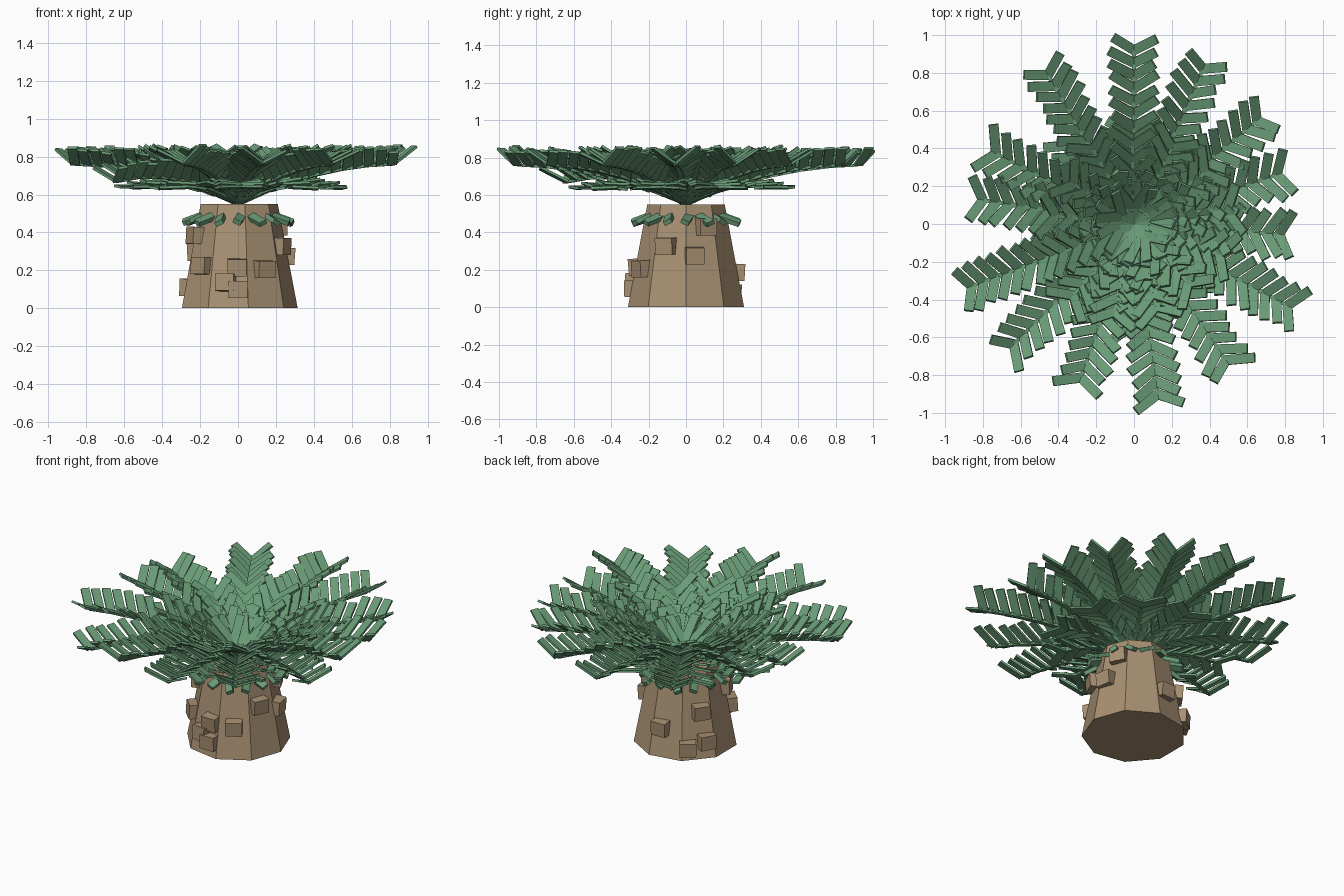
import bpy, bmesh, math, random
from mathutils import Vector, Matrix

if "Cube" in bpy.data.objects:
    bpy.data.objects.remove(bpy.data.objects["Cube"], do_unlink=True)

random.seed(4)
UP = Vector((0, 0, 1))
TRUNK_H, BASE_R, TOP_R = 0.55, 0.315, 0.21


def material(name, rgb):
    m = bpy.data.materials.new(name)
    m.use_nodes = True
    m.diffuse_color = (*rgb, 1)
    m.node_tree.nodes["Principled BSDF"].inputs["Base Color"].default_value = (*rgb, 1)
    return m


LEAF = material("leaf green", (0.14, 0.325, 0.18))
BARK = material("bark brown", (0.39, 0.278, 0.168))


def finish(bm, name, mat):
    bmesh.ops.recalc_face_normals(bm, faces=bm.faces)
    me = bpy.data.meshes.new(name)
    bm.to_mesh(me)
    bm.free()
    me.materials.append(mat)
    ob = bpy.data.objects.new(name, me)
    bpy.context.collection.objects.link(ob)


def plank(bm, start, direction, across, length, width, thick):
    """Box running from start along direction, its width lying towards across."""
    d = direction.normalized()
    n = d.cross(across).normalized()
    w = n.cross(d)
    mat = Matrix((d * length, w * width, n * thick)).transposed().to_4x4()
    mat.translation = start + d * length / 2
    bmesh.ops.create_cube(bm, size=1, matrix=mat)


def radial(angle):
    a = math.radians(angle)
    return Vector((math.cos(a), math.sin(a), 0))


def frond(bm, angle, length, rise, droop, lift, first=0.12, leaf=0.16):
    """Arching stem with paired leaflets set in a V, each rolled front edge up."""
    out = radial(angle)
    side = UP.cross(out)

    def point(t):
        return out * length * t + UP * (TRUNK_H + rise * t - droop * t * t)

    # stem
    steps = 6
    for i in range(steps):
        a, b = point(i / steps), point((i + 1) / steps)
        plank(bm, a, b - a, side, (b - a).length, 0.045 - 0.03 * i / steps, 0.016)
    # leaflets, sweeping from nearly along the stem to splayed at the tip
    count = max(2, round(length * (1 - first) / 0.064))
    for i in range(count):
        t = first + (1 - first) * i / (count - 1)
        along = (point(t + 0.01) - point(t - 0.01)).normalized()
        for s in (-1, 1):
            sweep = math.radians(28 + 32 * min(1, t * length / 0.5) + random.uniform(-4, 4))
            size = leaf * (1.2 - 0.2 * t) * random.uniform(0.9, 1.08)
            d = (along * math.cos(sweep) + side * s * math.sin(sweep)
                 + UP * lift * random.uniform(0.75, 1.25))
            plank(bm, point(t), d, along + UP * 0.3, size, 0.052, 0.014)


# Trunk: nine-sided, tapering, one corner towards the left side
bm = bmesh.new()
bmesh.ops.create_cone(bm, cap_ends=True, segments=9, radius1=BASE_R, radius2=TOP_R,
                      depth=TRUNK_H, matrix=Matrix.Translation((0, 0, TRUNK_H / 2)))
corner = max((v for v in bm.verts if v.co.z < 0.01), key=lambda v: v.co.x).co
bmesh.ops.rotate(bm, verts=bm.verts, cent=(0, 0, 0),
                 matrix=Matrix.Rotation(-math.atan2(corner.y, corner.x), 3, "Z"))
finish(bm, "trunk", BARK)

# Bark knobs: (angle, height)
knobs = [(-25, 0.33), (10, 0.28), (27, 0.43), (-60, 0.21), (-91, 0.22), (-90, 0.10),
         (-103, 0.13), (-134, 0.22), (-157, 0.38), (92, 0.19), (150, 0.11),
         (127, 0.08), (145, 0.30)]
bm = bmesh.new()
for angle, z in knobs:
    out = radial(angle)
    r = BASE_R + (TOP_R - BASE_R) * z / TRUNK_H
    plank(bm, out * (r - 0.065) + UP * z, out + UP * random.uniform(-0.1, 0.1),
          UP.cross(out), 0.1, 0.1, 0.09)
finish(bm, "bark_knobs", BARK)

# Crown of long fronds: (angle, stem length)
crown = [(90, 0.92), (66, 0.90), (40, 0.85), (19, 0.80), (-4, 0.77), (-28, 0.92),
         (-56, 0.87), (-82, 0.91), (-109, 0.86), (-135, 0.90), (-159, 0.92),
         (171, 0.81), (153, 0.82), (120, 0.91)]
bm = bmesh.new()
for angle, length in crown:
    low = 0.09 if angle == -135 else 0
    frond(bm, angle, length, 0.40, 0.19 + low, 0.58)
finish(bm, "crown_fronds", LEAF)

# Inner fronds: shorter and steeper
bm = bmesh.new()
for i in range(13):
    frond(bm, i * 360 / 13 + 8, random.uniform(0.36, 0.5), 0.28, 0.06, 0.35, first=0.2)
finish(bm, "inner_fronds", LEAF)

# Lower fronds: flatter, arching over at the tip
bm = bmesh.new()
for i in range(10):
    frond(bm, i * 36 + 20, random.uniform(0.4, 0.55), 0.27, 0.18, 0.08, first=0.25)
finish(bm, "lower_fronds", LEAF)

# Leaf stubs poking out around the neck of the trunk
bm = bmesh.new()
for i in range(8):
    out = radial(i * 45 - 90 + 12)
    side = UP.cross(out)
    for s in (-1, 1):
        plank(bm, out * 0.19 + side * s * 0.02 + UP * 0.49, out + side * s * 0.5 - UP * 0.4,
              side + UP * s * 0.3, random.uniform(0.1, 0.13), 0.045, 0.025)
finish(bm, "neck_stubs", LEAF)
